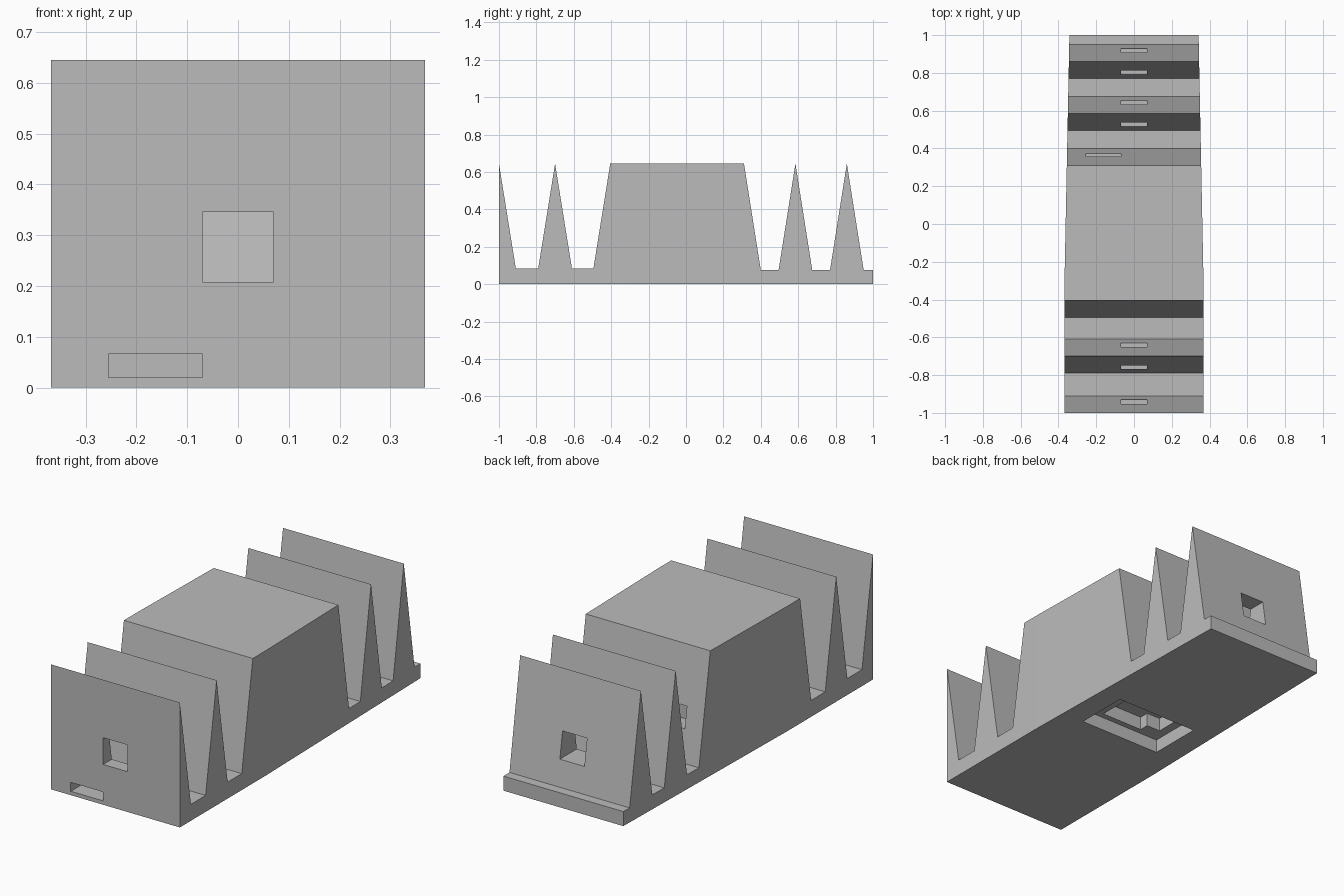
import bpy
import bmesh
from mathutils import Vector

cube = bpy.data.objects.get("Cube")
if cube:
    bpy.data.objects.remove(cube, do_unlink=True)

# Single grey finish
grey = bpy.data.materials.new("plain grey")
grey.use_nodes = True
colour = (0.5, 0.5, 0.5, 1)
grey.diffuse_color = colour
grey.node_tree.nodes["Principled BSDF"].inputs["Base Color"].default_value = colour

TOP, FRONT_LOW, BACK_LOW = 0.645, 0.085, 0.075
TAPER_START, WIDE, NARROW = -0.3, 0.368, 0.342


def add_object(name, bm):
    bmesh.ops.recalc_face_normals(bm, faces=bm.faces[:])
    mesh = bpy.data.meshes.new(name)
    bm.to_mesh(mesh)
    bm.free()
    mesh.materials.append(grey)
    obj = bpy.data.objects.new(name, mesh)
    bpy.context.collection.objects.link(obj)
    return obj


def carve(body, name, low, high):
    """Cut a box-shaped pocket between two corners out of the body."""
    bm = bmesh.new()
    bmesh.ops.create_cube(bm, size=1)
    low, high = Vector(low), Vector(high)
    bmesh.ops.scale(bm, vec=high - low, verts=bm.verts)
    bmesh.ops.translate(bm, vec=(low + high) / 2, verts=bm.verts)
    cutter = add_object(name, bm)
    cutter.hide_render = True
    mod = body.modifiers.new(name, "BOOLEAN")
    mod.operation = "DIFFERENCE"
    mod.solver = "EXACT"
    mod.object = cutter
    bpy.ops.object.select_all(action="DESELECT")
    bpy.context.view_layer.objects.active = body
    body.select_set(True)
    bpy.ops.object.modifier_apply(modifier=mod.name)
    bpy.data.objects.remove(cutter, do_unlink=True)


# Side profile: base, fins and central block
profile = [
    (-1, 0), (-1, TOP), (-0.91, FRONT_LOW), (-0.79, FRONT_LOW), (-0.70, TOP),
    (-0.61, FRONT_LOW), (-0.495, FRONT_LOW), (-0.405, TOP), (0.31, TOP),
    (0.40, BACK_LOW), (0.495, BACK_LOW), (0.585, TOP), (0.675, BACK_LOW),
    (0.77, BACK_LOW), (0.86, TOP), (0.95, BACK_LOW), (1, BACK_LOW), (1, 0),
]
bm = bmesh.new()
side = bm.faces.new([bm.verts.new((-WIDE, y, z)) for y, z in profile])
extruded = bmesh.ops.extrude_face_region(bm, geom=[side])
moved = [v for v in extruded["geom"] if isinstance(v, bmesh.types.BMVert)]
bmesh.ops.translate(bm, vec=(2 * WIDE, 0, 0), verts=moved)

# Taper the width towards the back
bmesh.ops.bisect_plane(bm, geom=bm.verts[:] + bm.edges[:] + bm.faces[:],
                       plane_co=(0, TAPER_START, 0), plane_no=(0, 1, 0))
for v in bm.verts:
    t = max(0, (v.co.y - TAPER_START) / (1 - TAPER_START))
    v.co.x *= 1 + t * (NARROW / WIDE - 1)
body = add_object("finned_body", bm)

# Square windows through the front and back fins
for name, start, end in (("front_window", -1.1, -0.55), ("back_window", 0.45, 1.1)):
    carve(body, name, (-0.07, start, 0.208), (0.07, end, 0.346))

# Slots in the front face and in the back of the block
carve(body, "front_slot", (-0.255, -1.1, 0.02), (-0.07, -0.9, 0.066))
carve(body, "block_slot", (-0.255, 0.28, 0.24), (-0.07, 0.45, 0.35))

# Stepped compartment in the underside
carve(body, "outer_recess", (-0.237, -0.11, -0.1), (0.237, 0.175, 0.07))
carve(body, "inner_recess", (-0.11, -0.08, 0.03), (0.13, 0.13, 0.14))
carve(body, "inner_step", (-0.19, -0.03, 0.03), (-0.1, 0.13, 0.14))
